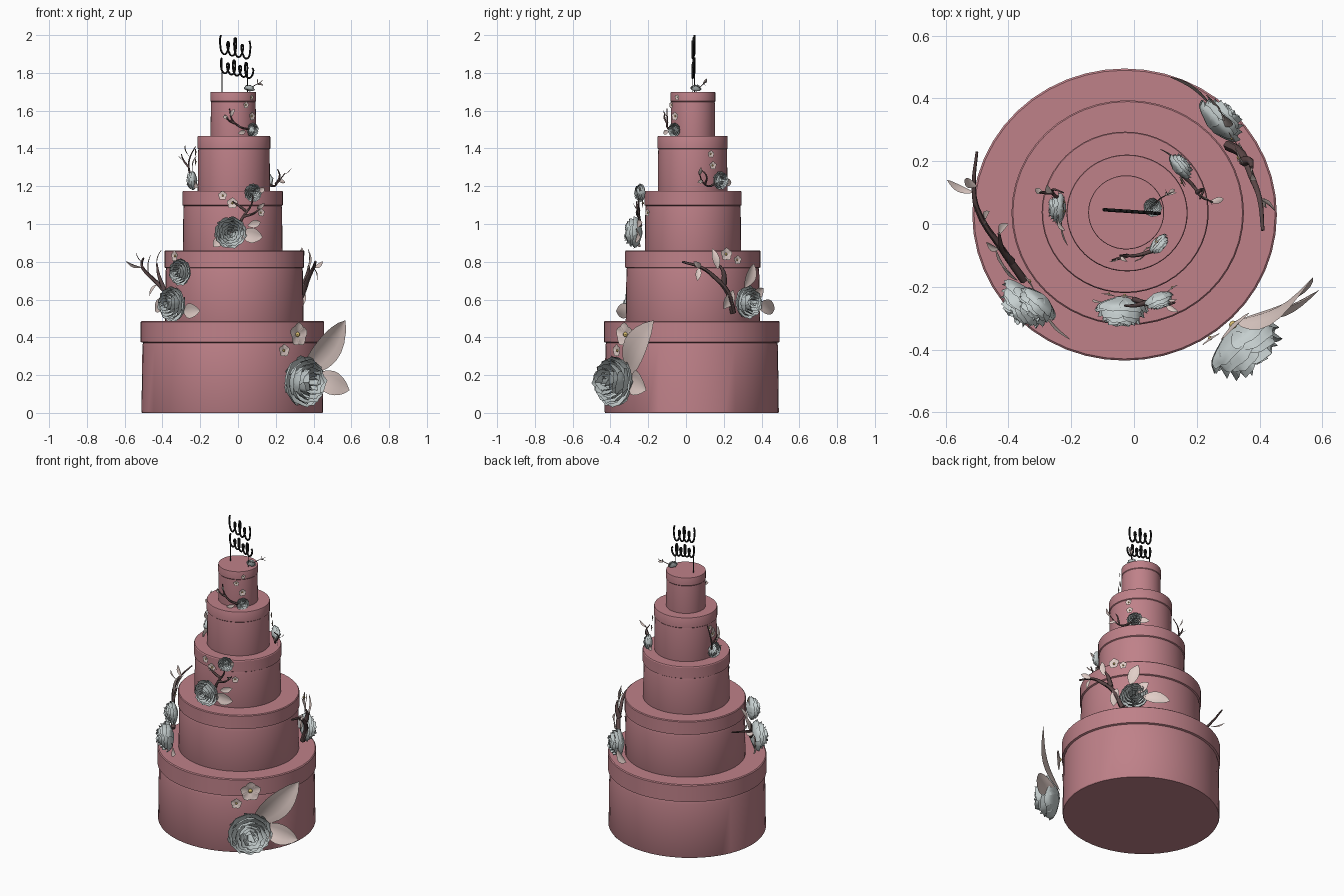
import bpy, bmesh, math, random
from mathutils import Vector, Matrix

random.seed(4)
AXIS = Vector((-0.028, 0.034, 0))
UP = Vector((0, 0, 1))


def mat(name, rgb):
    m = bpy.data.materials.new(name)
    m.diffuse_color = (*rgb, 1)
    return m


PINK = mat("pink_icing", (0.52, 0.22, 0.25))
ROSE = mat("grey_petal", (0.56, 0.62, 0.62))
LEAF = mat("blush_leaf", (0.76, 0.62, 0.58))
WOOD = mat("dark_twig", (0.10, 0.06, 0.06))
BLACK = mat("black_topper", (0.01, 0.01, 0.01))
GOLD = mat("gold_centre", (0.65, 0.48, 0.15))


def finish(name, bm, m, angle=40):
    me = bpy.data.meshes.new(name)
    bm.to_mesh(me)
    bm.free()
    ob = bpy.data.objects.new(name, me)
    bpy.context.collection.objects.link(ob)
    me.materials.append(m)
    smooth(ob, angle)
    return ob


def smooth(ob, angle):
    bpy.ops.object.select_all(action='DESELECT')
    bpy.context.view_layer.objects.active = ob
    ob.select_set(True)
    bpy.ops.object.shade_smooth_by_angle(angle=math.radians(angle))


def grid(bm, f, nu, nv):
    vs = [[bm.verts.new(f(i / nu, j / nv)) for i in range(nu + 1)] for j in range(nv + 1)]
    for j in range(nv):
        for i in range(nu):
            bm.faces.new((vs[j][i], vs[j][i + 1], vs[j + 1][i + 1], vs[j + 1][i]))


def outward(p):
    d = Vector(p) - AXIS
    d.z = 0
    return d.normalized()


def tier(name, cx, cy, rx, ry, z0, zl, z1, n=48):
    # body with a slightly wider lid band
    prof = [(0.985, z0), (0.992, z0 + 0.006), (0.982, zl - 0.02), (0.975, zl - 0.004),
            (1.0, zl), (1.0, z1 - 0.005), (0.988, z1)]
    bm = bmesh.new()
    rings = [[bm.verts.new((cx + rx * s * math.cos(2 * math.pi * k / n),
                            cy + ry * s * math.sin(2 * math.pi * k / n), z))
              for k in range(n)] for s, z in prof]
    for a, b in zip(rings, rings[1:]):
        for k in range(n):
            q = (k + 1) % n
            bm.faces.new((a[k], a[q], b[q], b[k]))
    bm.faces.new(rings[0][::-1])
    bm.faces.new(rings[-1])
    finish(name, bm, PINK, 30)


def rose(name, p, r, normal=None):
    # overlapping rings of cupped, ruffled petals
    n = normal or outward(p)
    rot = n.to_track_quat('Z', 'Y').to_matrix().to_4x4()
    M = Matrix.Translation(Vector(p) - n * r * 0.6) @ rot
    bm = bmesh.new()
    layers = [(0.16, 1.12, 3), (0.32, 1.16, 4), (0.5, 1.12, 5), (0.68, 1.02, 6),
              (0.84, 0.84, 6), (0.98, 0.6, 7)]
    for rad, h, cnt in layers:
        off = random.random() * 6
        for k in range(cnt):
            a0 = off + 2 * math.pi * k / cnt
            half = 1.5 * math.pi / cnt
            ph, hh = random.random() * 6, h * random.uniform(0.93, 1.05)

            def f(u, v):
                s = 2 * u - 1
                a = a0 + half * s * (0.55 + 0.45 * math.sin(v * 2.3))
                ruffle = 0.04 * v * math.sin(7 * s + ph)
                rr = rad * (0.2 + 0.8 * math.sin(min(v * 1.35, 1) * math.pi / 2)) + ruffle
                rr += 0.05 * v ** 4 + 0.04 * s * v
                z = hh * (v - 0.16 * s * s * v) + ruffle * 0.6
                return M @ (Vector((rr * math.cos(a), rr * math.sin(a), z)) * r)
            grid(bm, f, 6, 6)
    finish(name, bm, ROSE, 50)


def add_leaf(bm, base, tip, width, n, peak=1.0):
    base, tip = Vector(base), Vector(tip)
    d = tip - base
    side = d.cross(n).normalized()
    up = side.cross(d).normalized()

    def f(u, v):
        s = 2 * u - 1
        w = width * 0.5 * math.sin(math.pi * v ** peak) ** 0.8 if 0 < v < 1 else 0.0005
        return base + d * v + side * s * w + up * (0.12 * d.length * math.sin(math.pi * v) - 0.25 * w * (1 - abs(s)))
    grid(bm, f, 4, 8)


def leaves(name, items):
    bm = bmesh.new()
    for base, tip, w in items:
        add_leaf(bm, base, tip, w, outward(base))
    finish(name, bm, LEAF)


def blossoms(name, items):
    # small five-petal flowers with bead centres
    bm, core = bmesh.new(), bmesh.new()
    for p, r in items:
        p, n = Vector(p), outward(p)
        t = UP.cross(n)
        for k in range(5):
            a = 2 * math.pi * k / 5 + 0.3
            tip = p + (t * math.cos(a) + UP * math.sin(a) + n * 0.25) * r
            add_leaf(bm, p, tip, r * 0.95, n, 1.4)
        bmesh.ops.create_uvsphere(core, u_segments=8, v_segments=6, radius=r * 0.2,
                                  matrix=Matrix.Translation(p + n * r * 0.12))
    finish(name, bm, LEAF)
    finish(name + "_centres", core, GOLD)


def tube(name, paths, r, m, taper=0.35, res=4):
    cu = bpy.data.curves.new(name, 'CURVE')
    cu.dimensions = '3D'
    cu.bevel_depth, cu.bevel_resolution, cu.resolution_u = r, 1, res
    cu.use_fill_caps = True
    for pts in paths:
        sp = cu.splines.new('BEZIER')
        sp.bezier_points.add(len(pts) - 1)
        for i, (b, p) in enumerate(zip(sp.bezier_points, pts)):
            b.co = p
            b.handle_left_type = b.handle_right_type = 'AUTO'
            b.radius = 1 - (1 - taper) * i / (len(pts) - 1)
    cu.materials.append(m)
    ob = bpy.data.objects.new(name, cu)
    bpy.context.collection.objects.link(ob)
    bpy.ops.object.select_all(action='DESELECT')
    bpy.context.view_layer.objects.active = ob
    ob.select_set(True)
    bpy.ops.object.convert(target='MESH')
    smooth(bpy.context.object, 60)


# cake tiers
tier("tier_1", -0.03, 0.03, 0.485, 0.465, 0, 0.375, 0.487)
tier("tier_2", -0.02, 0.036, 0.37, 0.358, 0.48, 0.77, 0.86)
tier("tier_3", -0.028, 0.037, 0.266, 0.257, 0.85, 1.1, 1.175)
tier("tier_4", -0.022, 0.035, 0.193, 0.186, 1.17, 1.4, 1.465)
tier("tier_5", -0.025, 0.037, 0.121, 0.118, 1.46, 1.65, 1.7)

# tier 1: large rose, front right
rose("rose_large", (0.36, -0.39, 0.165), 0.128)
leaves("leaves_large", [((0.32, -0.31, 0.19), (0.57, -0.17, 0.49), 0.17),
                        ((0.38, -0.29, 0.19), (0.59, -0.21, 0.12), 0.13)])
blossoms("blossoms_large", [((0.31, -0.315, 0.415), 0.065), ((0.24, -0.36, 0.33), 0.035)])

# tier 2: left pair of roses
rose("rose_left", (-0.355, -0.26, 0.575), 0.09)
rose("rose_left_small", (-0.31, -0.26, 0.745), 0.068)
tube("branch_left", [[(-0.35, -0.18, 0.6), (-0.42, -0.08, 0.68), (-0.5, 0.05, 0.76), (-0.51, 0.13, 0.79), (-0.5, 0.23, 0.82)],
                     [(-0.39, -0.12, 0.65), (-0.42, -0.08, 0.73), (-0.43, -0.03, 0.79)]], 0.013, WOOD)
leaves("leaves_left", [((-0.51, 0.1, 0.77), (-0.595, 0.14, 0.805), 0.03), ((-0.5, 0.12, 0.79), (-0.54, 0.14, 0.85), 0.03),
                       ((-0.47, 0.0, 0.73), (-0.46, 0.04, 0.84), 0.035), ((-0.43, -0.03, 0.78), (-0.4, 0.0, 0.87), 0.03),
                       ((-0.29, -0.27, 0.54), (-0.2, -0.37, 0.54), 0.08), ((-0.37, -0.18, 0.6), (-0.44, -0.08, 0.54), 0.07),
                       ((-0.43, -0.08, 0.68), (-0.47, -0.06, 0.62), 0.03)])
blossoms("blossoms_left", [((-0.33, -0.18, 0.83), 0.03)])

# tier 2: right rear rose
rose("rose_right", (0.28, 0.335, 0.585), 0.083)
tube("branch_right", [[(0.3, 0.25, 0.53), (0.345, 0.22, 0.64), (0.375, 0.15, 0.72), (0.4, 0.08, 0.77), (0.41, -0.02, 0.8)],
                      [(0.35, 0.2, 0.68), (0.37, 0.2, 0.74), (0.375, 0.18, 0.78)]], 0.017, WOOD)
leaves("leaves_right", [((0.25, 0.37, 0.57), (0.11, 0.47, 0.55), 0.08), ((0.34, 0.25, 0.65), (0.33, 0.2, 0.55), 0.06),
                        ((0.29, 0.31, 0.66), (0.27, 0.36, 0.79), 0.07), ((0.37, 0.17, 0.76), (0.37, 0.14, 0.87), 0.04),
                        ((0.4, 0.08, 0.77), (0.45, 0.04, 0.8), 0.03), ((0.4, 0.07, 0.77), (0.42, 0.06, 0.7), 0.03),
                        ((0.27, 0.34, 0.6), (0.23, 0.41, 0.66), 0.06)])
blossoms("blossoms_right", [((0.33, 0.21, 0.84), 0.035), ((0.31, 0.27, 0.81), 0.025)])

# tier 3: front pair of roses
rose("rose_front", (-0.04, -0.28, 0.955), 0.08)
rose("rose_front_small", (0.08, -0.245, 1.165), 0.046)
tube("branch_front", [[(0.0, -0.24, 0.99), (0.035, -0.25, 1.05), (0.07, -0.25, 1.1), (0.08, -0.25, 1.15)],
                      [(0.03, -0.25, 1.04), (0.09, -0.26, 1.06), (0.13, -0.25, 1.1)],
                      [(0.04, -0.25, 1.07), (0.0, -0.26, 1.1), (-0.03, -0.26, 1.12)]], 0.009, WOOD)
leaves("leaves_front", [((0.01, -0.26, 0.95), (0.13, -0.24, 0.93), 0.08), ((0.05, -0.26, 0.99), (0.12, -0.23, 1.01), 0.04),
                        ((-0.08, -0.25, 0.93), (-0.13, -0.24, 0.88), 0.05), ((0.1, -0.25, 1.08), (0.14, -0.28, 1.11), 0.025),
                        ((0.11, -0.24, 1.17), (0.14, -0.24, 1.19), 0.03)])
blossoms("blossoms_front", [((-0.03, -0.225, 1.11), 0.03), ((-0.08, -0.22, 1.15), 0.025), ((0.12, -0.2, 1.06), 0.022)])

# tier 4: left and right rear roses
rose("rose_upper_left", (-0.245, 0.05, 1.23), 0.048)
tube("branch_upper_left", [[(-0.23, 0.07, 1.22), (-0.26, 0.1, 1.29), (-0.255, 0.11, 1.35), (-0.225, 0.1, 1.41)],
                           [(-0.26, 0.1, 1.3), (-0.29, 0.1, 1.34), (-0.3, 0.1, 1.37)]], 0.007, WOOD)
leaves("leaves_upper_left", [((-0.29, 0.1, 1.34), (-0.315, 0.11, 1.36), 0.02), ((-0.26, 0.1, 1.36), (-0.28, 0.12, 1.42), 0.025),
                             ((-0.24, 0.03, 1.27), (-0.22, -0.02, 1.36), 0.03), ((-0.23, 0.02, 1.22), (-0.21, -0.07, 1.2), 0.04)])
blossoms("blossoms_upper_left", [((-0.22, 0.04, 1.33), 0.025), ((-0.22, 0.07, 1.38), 0.02)])
rose("rose_upper_right", (0.15, 0.185, 1.23), 0.046)
tube("branch_upper_right", [[(0.15, 0.16, 1.22), (0.19, 0.12, 1.2), (0.21, 0.09, 1.22), (0.25, 0.07, 1.27)],
                            [(0.2, 0.1, 1.21), (0.22, 0.11, 1.25), (0.21, 0.08, 1.29)]], 0.007, WOOD)
leaves("leaves_upper_right", [((0.24, 0.07, 1.26), (0.285, 0.08, 1.3), 0.02), ((0.21, 0.09, 1.23), (0.25, 0.06, 1.22), 0.02),
                              ((0.14, 0.19, 1.22), (0.08, 0.24, 1.22), 0.04)])
blossoms("blossoms_upper_right", [((0.15, 0.14, 1.31), 0.022), ((0.15, 0.13, 1.37), 0.02)])

# tier 5: front rose and top rose
rose("rose_top_front", (0.08, -0.065, 1.497), 0.037)
tube("branch_top_front", [[(0.06, -0.085, 1.5), (0.01, -0.1, 1.515), (-0.03, -0.1, 1.55), (-0.045, -0.1, 1.61)],
                          [(-0.02, -0.1, 1.535), (-0.05, -0.11, 1.55), (-0.07, -0.115, 1.58)]], 0.007, WOOD)
leaves("leaves_top_front", [((-0.04, -0.1, 1.57), (-0.02, -0.12, 1.61), 0.02), ((-0.05, -0.11, 1.56), (-0.08, -0.12, 1.57), 0.02),
                            ((0.04, -0.09, 1.49), (0.0, -0.12, 1.48), 0.025)])
blossoms("blossoms_top_front", [((0.07, -0.055, 1.57), 0.024), ((0.04, -0.075, 1.63), 0.018), ((0.07, -0.045, 1.67), 0.015)])
rose("rose_top", (0.06, 0.053, 1.72), 0.028, Vector((0.2, 0.1, 1)).normalized())
tube("twig_top", [[(0.06, 0.06, 1.71), (0.09, 0.085, 1.735), (0.12, 0.1, 1.75)]], 0.003, WOOD)
leaves("leaves_top", [((0.1, 0.09, 1.74), (0.135, 0.1, 1.735), 0.015), ((0.1, 0.09, 1.74), (0.1, 0.11, 1.77), 0.015),
                      ((0.11, 0.1, 1.745), (0.13, 0.11, 1.765), 0.012)])


# topper: two plain looping scroll ornaments on stakes
def scroll(x0, x1, zc, amp, loops):
    pts = []
    for i in range(loops * 8 + 1):
        t = i / 8 * 2 * math.pi
        x = x0 + (x1 - x0) * i / (loops * 8) - 0.013 * math.sin(t)
        a = amp * (0.75 + 0.25 * math.cos(t * 0.5))
        pts.append((x, 0.047 - 0.066 * (x + 0.12), zc + a * math.cos(t) + 0.2 * (-0.02 - x)))
    return pts


tube("topper_scrolls", [scroll(-0.09, 0.06, 1.93, 0.056, 4), scroll(-0.085, 0.075, 1.822, 0.045, 5)],
     0.0055, BLACK, 1, 3)
tube("topper_stakes", [[(x, 0.047 - 0.066 * (x + 0.12), 1.69), (x, 0.047 - 0.066 * (x + 0.12), z)]
                       for x, z in ((-0.085, 1.87), (0.05, 1.84))], 0.003, BLACK, 1)
